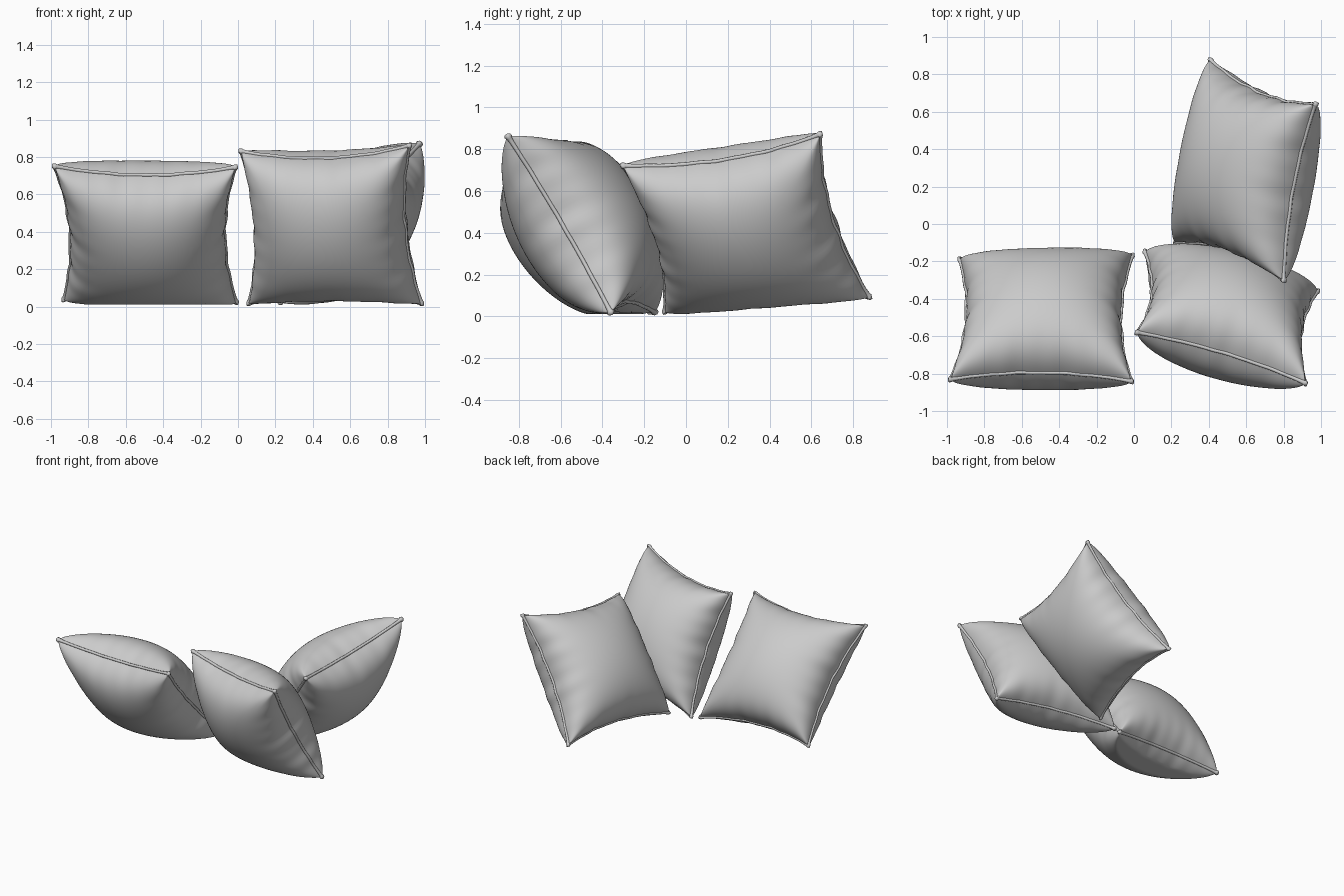
import bpy, bmesh, math, random
from mathutils import Vector

if "Cube" in bpy.data.objects:
    bpy.data.objects.remove(bpy.data.objects["Cube"])

N = 64          # grid cells per side of each cushion face
T = 0.287       # half thickness at the centre
INSET = 0.125   # how far the seams pull in between the corners
FLOOR = 0.012


def cushion(name, bl, br, tr, tl, seed):
    """Stuffed square cushion spanned by four corners (bottom left/right, top right/left)."""
    rnd = random.Random(seed)
    bl, br, tr, tl = map(Vector, (bl, br, tr, tl))
    normal = (br - bl + tr - tl).cross(tl - bl + tr - br).normalized()
    phase = [rnd.uniform(0, 6.28) for _ in range(8)]

    def ripple(a, k):
        return 0.6 * math.sin(13 * a + phase[k]) + 0.4 * math.sin(23 * a + phase[k + 1])

    def point(i, j, side):
        u = math.sin((i / N - 0.5) * math.pi)
        v = math.sin((j / N - 0.5) * math.pi)
        fu, fv = max(1 - u * u, 0), max(1 - v * v, 0)
        # seams curve inward, with slight waviness
        pu = u * (1 - INSET * fv * (1 + 0.10 * ripple(v, 0) * u ** 4))
        pv = v * (1 - INSET * fu * (1 + 0.06 * ripple(u, 2) * v ** 4))
        a, b = (pu + 1) / 2, (pv + 1) / 2
        p = bl.lerp(br, a).lerp(tl.lerp(tr, a), b)
        # full belly with gathers fading away from the seams
        t = T * (fu * fv) ** 0.415
        t += 0.020 * u ** 10 * fu ** 0.5 * fv * ripple(v, 4)
        t += 0.012 * v ** 10 * fv ** 0.5 * fu * ripple(u, 6)
        # thin corner ears
        t += 0.018 * math.sqrt(max(0, 1 - max(abs(u), abs(v)) ** 12))
        p = p + normal * t * side
        # sag flat against the floor
        p.z = max(p.z, FLOOR)
        return p

    bm = bmesh.new()
    rim = {}
    for side in (1, -1):
        grid = {}
        for i in range(N + 1):
            for j in range(N + 1):
                edge = i in (0, N) or j in (0, N)
                if edge and (i, j) in rim:
                    grid[i, j] = rim[i, j]
                    continue
                grid[i, j] = bm.verts.new(point(i, j, side))
                if edge:
                    rim[i, j] = grid[i, j]
        for i in range(N):
            for j in range(N):
                q = [grid[i, j], grid[i + 1, j], grid[i + 1, j + 1], grid[i, j + 1]]
                bm.faces.new(q if side > 0 else q[::-1])
    for f in bm.faces:
        f.smooth = True
    mesh = bpy.data.meshes.new(name)
    bm.to_mesh(mesh)
    bm.free()
    bpy.context.collection.objects.link(bpy.data.objects.new(name, mesh))

    # seam ridge running round the rim, swelling into soft nubs at the corners
    steps = range(0, N, 2)
    loop = ([(k, 0) for k in steps] + [(N, k) for k in steps]
            + [(N - k, N) for k in steps] + [(0, N - k) for k in steps])
    curve = bpy.data.curves.new(name + "_seam", "CURVE")
    curve.dimensions = "3D"
    curve.bevel_depth = 0.010
    curve.bevel_resolution = 2
    spline = curve.splines.new("POLY")
    spline.points.add(len(loop) - 1)
    spline.use_cyclic_u = True
    spline.use_smooth = True
    for pt, (i, j) in zip(spline.points, loop):
        p = point(i, j, 1)
        corner = (abs(2 * i / N - 1) * abs(2 * j / N - 1)) ** 8
        p.z = max(p.z, FLOOR + 0.008)
        pt.co = (*p, 1)
        pt.radius = 1 + 1.0 * corner
    bpy.context.collection.objects.link(bpy.data.objects.new(name + "_seam", curve))


# two front cushions leaning forward, one behind leaning sideways
cushion("left_cushion", (-0.93, -0.19, 0.04), (-0.01, -0.17, 0.025),
        (-0.015, -0.84, 0.745), (-0.98, -0.83, 0.75), 1)
cushion("right_cushion", (0.06, -0.15, 0.02), (0.98, -0.36, 0.02),
        (0.915, -0.85, 0.86), (0.018, -0.58, 0.83), 2)
cushion("rear_cushion", (0.225, -0.10, 0.025), (0.41, 0.875, 0.095),
        (0.97, 0.64, 0.87), (0.80, -0.30, 0.72), 3)
